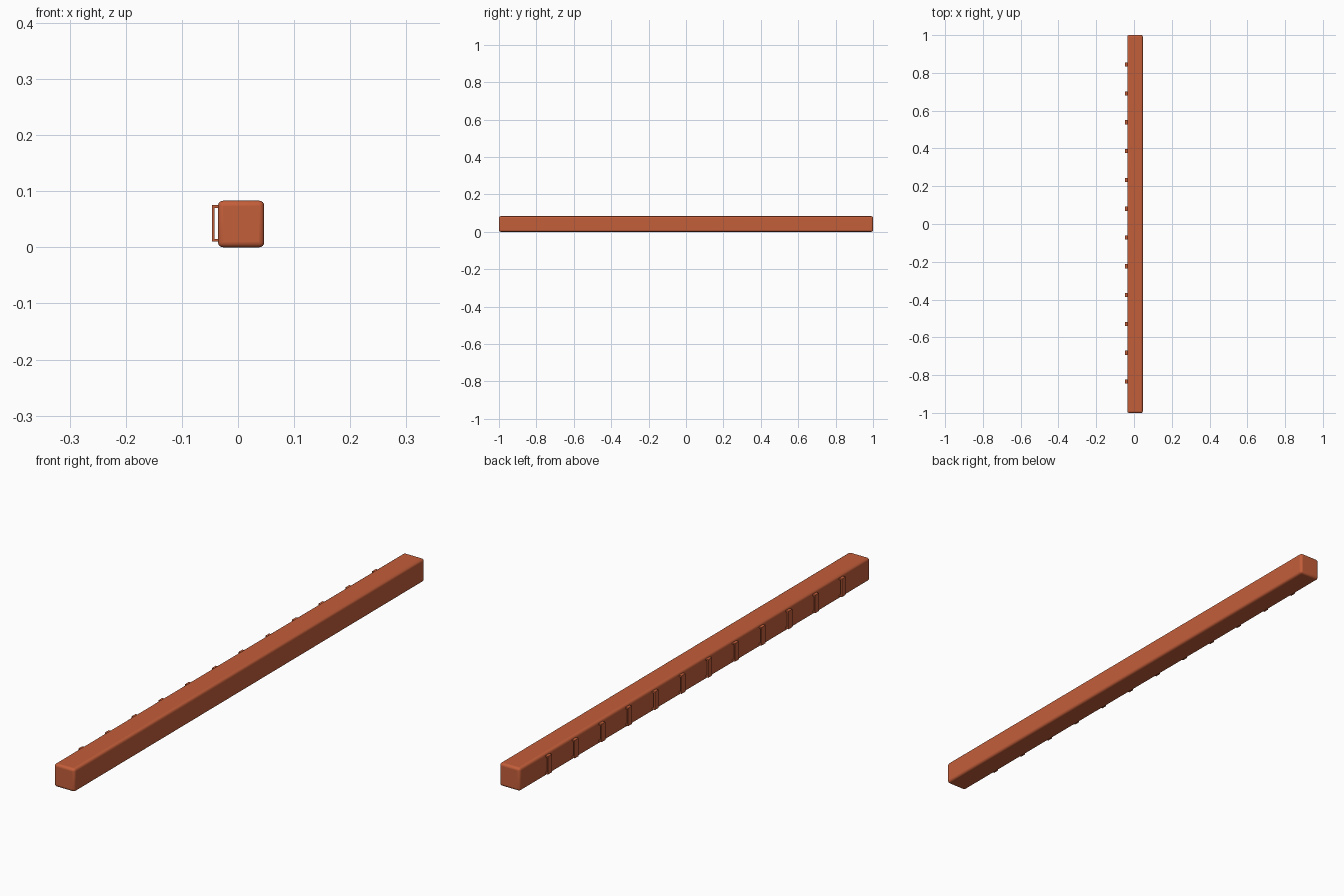
import bpy

if "Cube" in bpy.data.objects:
    bpy.data.objects.remove(bpy.data.objects["Cube"])

clay = bpy.data.materials.new("terracotta")
clay.diffuse_color = (0.55, 0.112, 0.042, 1)
clay.use_nodes = True
clay.node_tree.nodes["Principled BSDF"].inputs["Base Color"].default_value = clay.diffuse_color


def box(name, lo, hi, bevel=0.0, segments=3):
    """Axis-aligned box from corner to corner, optionally with rounded edges."""
    bpy.ops.mesh.primitive_cube_add(size=1, location=[(a + b) / 2 for a, b in zip(lo, hi)])
    ob = bpy.context.object
    ob.name = name
    ob.scale = [b - a for a, b in zip(lo, hi)]
    bpy.ops.object.transform_apply(location=False, rotation=False, scale=True)
    ob.data.materials.append(clay)
    if bevel:
        mod = ob.modifiers.new("rounded_edges", 'BEVEL')
        mod.width = bevel
        mod.segments = segments
        bpy.ops.object.shade_smooth_by_angle(angle=0.6)
    return ob


# Long rounded beam
box("beam", (-0.0357, -1, 0), (0.0467, 1, 0.083), 0.009, 4)

# Row of staple-shaped loops on the left side: upright bar and two legs
COUNT, FIRST, STEP, HALF = 12, -0.834, 0.1525, 0.011
X_OUT, X_BAR, X_IN = -0.0467, -0.0420, -0.0340
Z_LOW, Z_HIGH, THICK = 0.010, 0.075, 0.005
for i in range(COUNT):
    y0, y1 = FIRST + i * STEP - HALF, FIRST + i * STEP + HALF
    parts = [
        box(f"loop_{i + 1}", (X_OUT, y0, Z_LOW), (X_BAR, y1, Z_HIGH)),
        box("loop_leg_low", (X_BAR, y0, Z_LOW), (X_IN, y1, Z_LOW + THICK)),
        box("loop_leg_high", (X_BAR, y0, Z_HIGH - THICK), (X_IN, y1, Z_HIGH)),
    ]
    bpy.ops.object.select_all(action='DESELECT')
    for p in parts:
        p.select_set(True)
    bpy.context.view_layer.objects.active = parts[0]
    bpy.ops.object.join()
